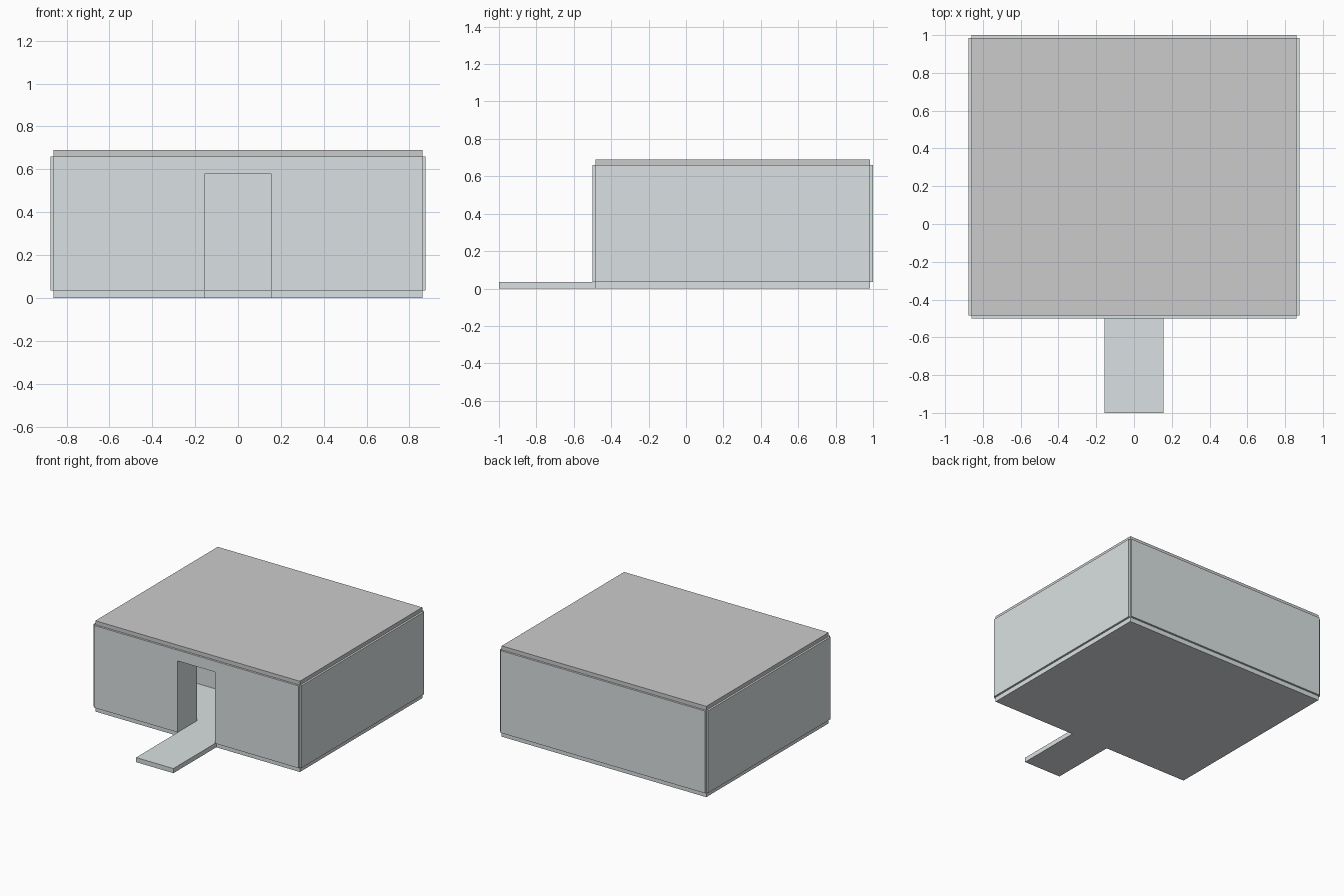
import bpy, bmesh
from mathutils import Vector

if "Cube" in bpy.data.objects:
    bpy.data.objects.remove(bpy.data.objects["Cube"])

wall_mat = bpy.data.materials.new("pale_blue_grey")
wall_mat.diffuse_color = (0.70, 0.75, 0.76, 1)
wall_mat.use_nodes = True
wall_mat.node_tree.nodes["Principled BSDF"].inputs["Base Color"].default_value = wall_mat.diffuse_color


def prism(name, points, direction, mat=wall_mat):
    """Extrude a planar outline along a direction."""
    bm = bmesh.new()
    face = bm.faces.new([bm.verts.new(p) for p in points])
    out = bmesh.ops.extrude_face_region(bm, geom=[face])
    verts = [v for v in out["geom"] if isinstance(v, bmesh.types.BMVert)]
    bmesh.ops.translate(bm, verts=verts, vec=Vector(direction))
    bmesh.ops.recalc_face_normals(bm, faces=bm.faces)
    mesh = bpy.data.meshes.new(name)
    bm.to_mesh(mesh)
    bm.free()
    obj = bpy.data.objects.new(name, mesh)
    bpy.context.collection.objects.link(obj)
    if mat:
        mesh.materials.append(mat)
    return obj


def box(name, x0, x1, y0, y1, z0, z1, mat=wall_mat):
    outline = [(x0, y0, z0), (x1, y0, z0), (x1, y1, z0), (x0, y1, z0)]
    return prism(name, outline, (0, 0, z1 - z0), mat)


W, F, B = 0.86, -0.485, 0.985      # half width, front and back of the plates
LIP = 0.015                        # walls stand proud of the plates
ZF, ZR, ZT = 0.035, 0.66, 0.69     # floor top, roof underside, roof top
D, DH = 0.157, 0.578               # half door width, door head
T = 0.245                          # wall thickness

# Floor plate with the entrance path in one T-shaped outline
prism("floor_and_path", [(-W, B, 0), (-W, F, 0), (-D, F, 0), (-D, -1, 0),
                         (D, -1, 0), (D, F, 0), (W, F, 0), (W, B, 0)], (0, 0, ZF))

# Roof plate
box("roof", -W, W, F, B, ZR, ZT, None)

# Front wall with the doorway cut into its outline
y = F - LIP
prism("front_wall", [(-W, y, ZF), (-D, y, ZF), (-D, y, DH), (D, y, DH), (D, y, ZF),
                     (W, y, ZF), (W, y, ZR), (-W, y, ZR)], (0, T - LIP, 0))

# Back wall and the inner wall facing the doorway
box("back_wall", -W, W, B + LIP - T, B + LIP, ZF, ZR)
box("inner_wall", -W + 0.1, W - 0.1, 0.23, 0.30, ZF, ZR)

# Side walls
for name, s in (("left_wall", -1), ("right_wall", 1)):
    a, b = sorted((s * (W + LIP - T), s * (W + LIP)))
    box(name, a, b, F, B, ZF, ZR)
